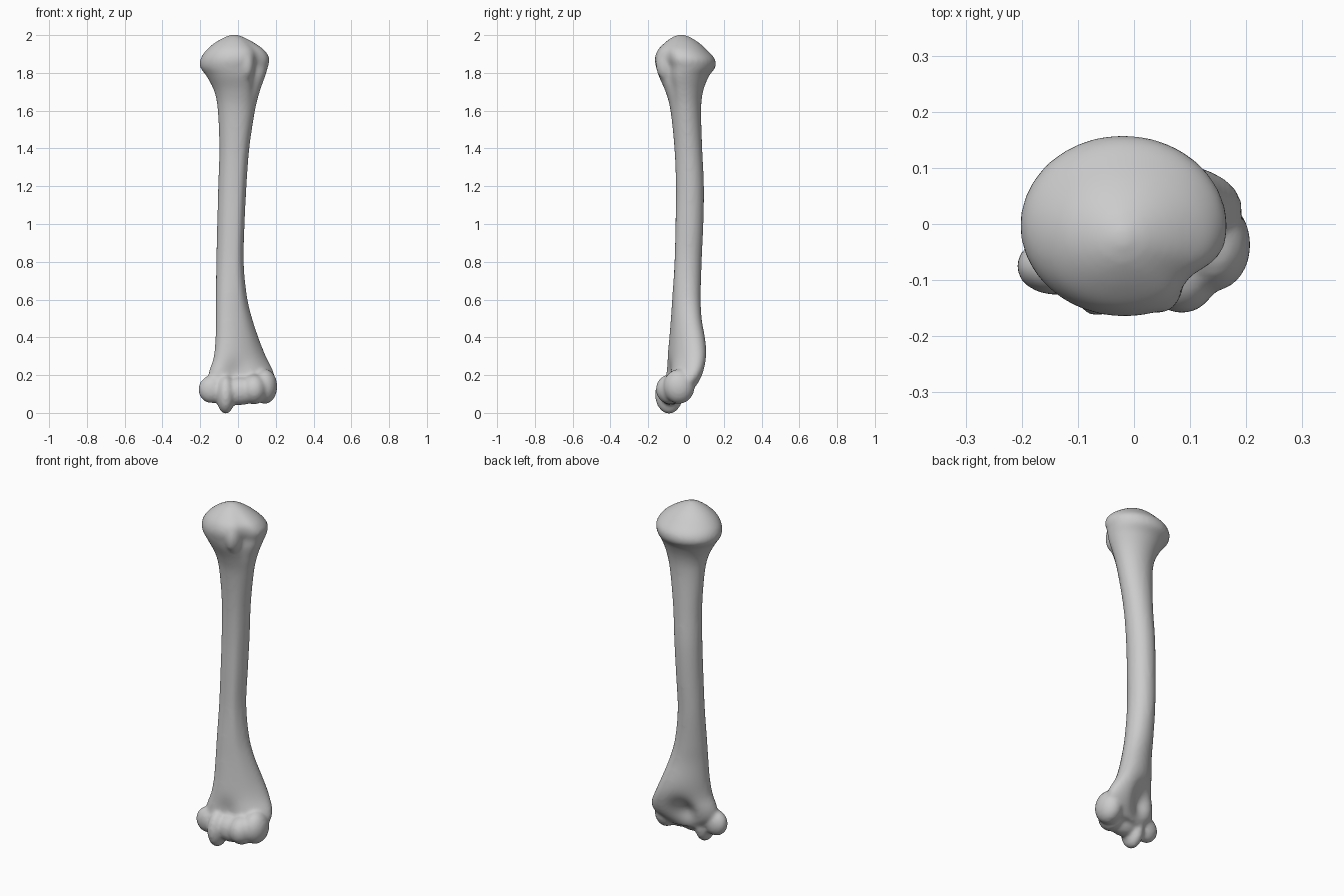
import bpy, bmesh, math
from mathutils import Matrix, Vector

# Cross-sections of the bone: z, x min, x max, y min, y max, skew angle
SECTIONS = [
    (0.09, -0.10, 0.13, -0.11, 0.01, 0.30),
    (0.15, -0.15, 0.185, -0.115, 0.06, 0.42),
    (0.21, -0.155, 0.19, -0.11, 0.09, 0.48),
    (0.29, -0.13, 0.152, -0.10, 0.107, 0.50),
    (0.38, -0.12, 0.115, -0.09, 0.103, 0.42),
    (0.50, -0.117, 0.075, -0.08, 0.083, 0.30),
    (0.62, -0.117, 0.047, -0.072, 0.078, 0.15),
    (0.80, -0.115, 0.03, -0.06, 0.083, 0),
    (1.00, -0.11, 0.035, -0.055, 0.092, 0),
    (1.20, -0.105, 0.045, -0.053, 0.095, 0),
    (1.40, -0.099, 0.06, -0.061, 0.086, 0),
    (1.60, -0.107, 0.09, -0.082, 0.08, 0),
    (1.70, -0.125, 0.115, -0.108, 0.09, 0),
    (1.78, -0.165, 0.143, -0.143, 0.12, 0),
    (1.83, -0.20, 0.158, -0.158, 0.155, 0),
    (1.875, -0.198, 0.166, -0.165, 0.152, 0),
    (1.92, -0.168, 0.140, -0.150, 0.112, 0),
    (1.96, -0.122, 0.085, -0.112, 0.068, 0),
    (1.99, -0.068, 0.028, -0.07, 0.02, 0),
    (2.003, -0.03, -0.01, -0.035, -0.015, 0),
]
SIDES, STEPS = 56, 5


def bell(v, centre, width):
    return math.exp(-((v - centre) / width) ** 2)


def blend(a, b, c, d, t):
    """Smooth curve between b and c."""
    return [0.5 * (2*q + (r-p)*t + (2*p-5*q+4*r-s)*t*t + (3*q-p-3*r+s)*t**3)
            for p, q, r, s in zip(a, b, c, d)]


def section_points(z, x0, x1, y0, y1, skew):
    cx, cy, rx, ry = (x0+x1)/2, (y0+y1)/2, (x1-x0)/2, (y1-y0)/2
    pts = []
    for i in range(SIDES):
        a = math.tau * i / SIDES
        off = (a + math.pi) % math.tau - math.pi
        # groove between the tubercles, and the shaft's front-right ridge
        f = 1 - 0.20 * bell(off, -0.72, 0.28) * bell(z, 1.82, 0.13)
        f += 0.10 * bell(off, -0.95, 0.35) * bell(z, 0.9, 0.55)
        x = cx + rx * f * math.cos(a)
        y = cy + ry * f * math.sin(a + skew)
        # hollow at the back above the elbow joint, shallower one in front
        hollow = bell(x, -0.015, 0.065) * bell(z, 0.20, 0.075)
        y += hollow * (-0.06 if math.sin(a) > 0 else 0.025) * abs(math.sin(a))
        pts.append(Vector((x, y, z)))
    return pts


bm = bmesh.new()

# Shaft and head loft
rings = []
last = len(SECTIONS) - 1
for k in range(last):
    quad = [SECTIONS[min(max(k+j, 0), last)] for j in (-1, 0, 1, 2)]
    for s in range(STEPS):
        rings.append(blend(*quad, s / STEPS))
rings.append(SECTIONS[-1])
loops = [[bm.verts.new(p) for p in section_points(*r)] for r in rings]
for lo, hi in zip(loops, loops[1:]):
    for i in range(SIDES):
        j = (i + 1) % SIDES
        bm.faces.new((lo[i], lo[j], hi[j], hi[i]))
bm.faces.new(loops[0][::-1])
bm.faces.new(loops[-1])


def knob(centre, radii, turn=0):
    m = Matrix.Translation(centre) @ Matrix.Rotation(turn, 4, 'Y')
    bmesh.ops.create_uvsphere(bm, u_segments=32, v_segments=18, radius=1,
                              matrix=m @ Matrix.Diagonal((*radii, 1)))


# Elbow end: outer knob, front roller, pulley ridge, bridge, inner knob
knob((0.142, -0.037, 0.140), (0.066, 0.083, 0.092))
knob((0.085, -0.080, 0.125), (0.068, 0.080, 0.080))
knob((-0.065, -0.090, 0.097), (0.050, 0.074, 0.102))
knob((0.010, -0.080, 0.115), (0.110, 0.064, 0.074))
knob((-0.138, -0.075, 0.125), (0.072, 0.052, 0.074), 0.3)
# Small tubercle at the front of the head
knob((0.045, -0.095, 1.845), (0.045, 0.065, 0.09))

mesh = bpy.data.meshes.new("arm_bone")
bm.to_mesh(mesh)
bm.free()
bone = bpy.data.objects.new("arm_bone", mesh)
bpy.context.collection.objects.link(bone)

# Fuse the parts into one smooth skin
remesh = bone.modifiers.new("fuse", 'REMESH')
remesh.mode = 'VOXEL'
remesh.voxel_size = 0.01
remesh.use_smooth_shade = True
smooth = bone.modifiers.new("soften", 'SMOOTH')
smooth.factor = 0.5
smooth.iterations = 7
